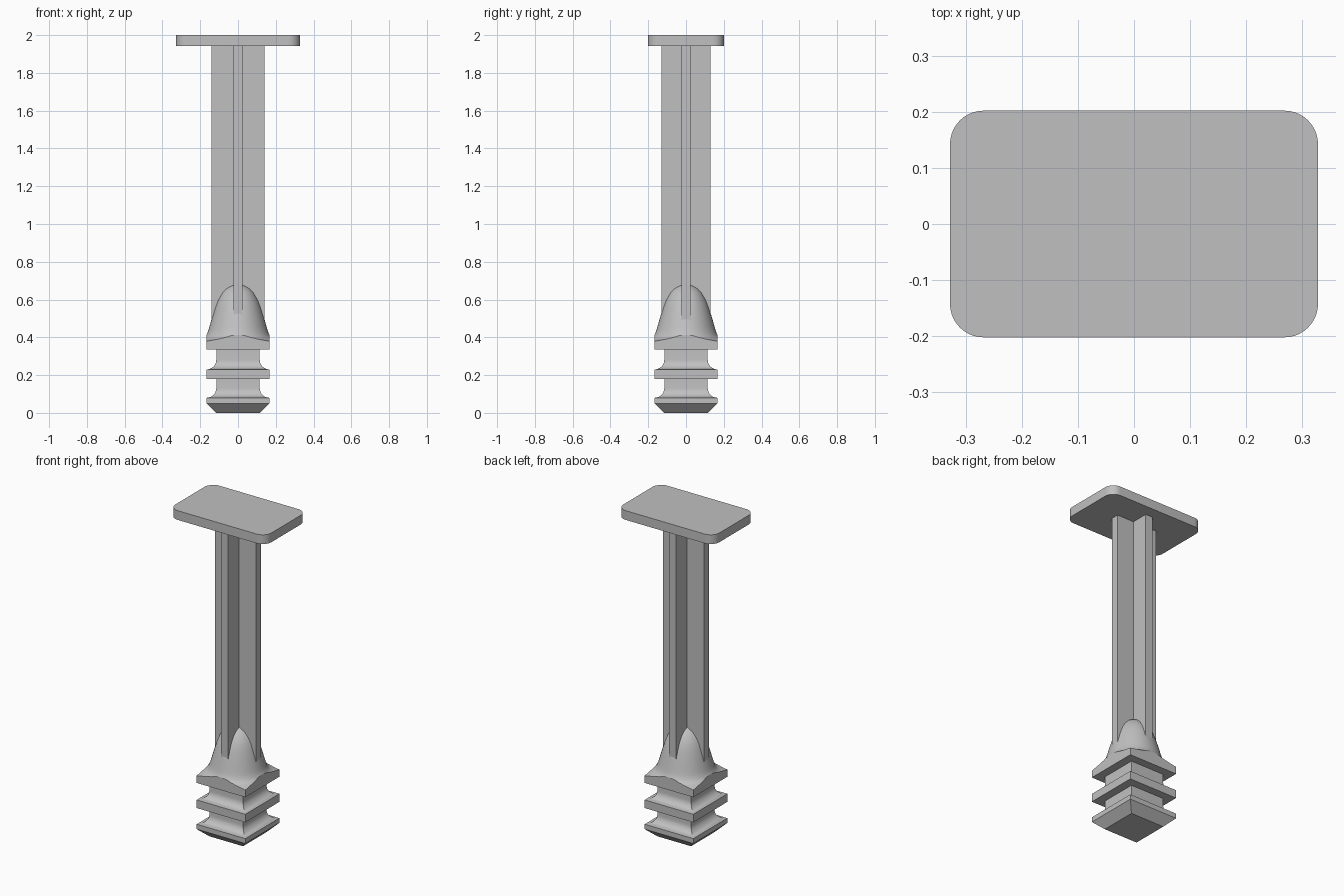
import bpy, bmesh, math
from mathutils import Vector

cube = bpy.data.objects.get("Cube")
if cube:
    bpy.data.objects.remove(cube, do_unlink=True)

grey = bpy.data.materials.new("light grey plastic")
grey.use_nodes = True
grey.diffuse_color = (0.53, 0.53, 0.53, 1)
grey.node_tree.nodes["Principled BSDF"].inputs["Base Color"].default_value = (0.53, 0.53, 0.53, 1)

HALF = 0.166   # half width of the square flanges
CORE = 0.115   # half width of the square core


def finish(bm, name):
    """Turn a bmesh into a named, smooth-by-angle object."""
    bmesh.ops.recalc_face_normals(bm, faces=bm.faces)
    mesh = bpy.data.meshes.new(name)
    bm.to_mesh(mesh)
    bm.free()
    mesh.materials.append(grey)
    ob = bpy.data.objects.new(name, mesh)
    bpy.context.collection.objects.link(ob)
    bpy.ops.object.select_all(action='DESELECT')
    ob.select_set(True)
    bpy.context.view_layer.objects.active = ob
    bpy.ops.object.shade_smooth_by_angle(angle=math.radians(30))
    return ob


def loft(name, rings):
    """Skin a stack of equal-sized point rings and cap both ends."""
    bm = bmesh.new()
    loops = [[bm.verts.new(p) for p in ring] for ring in rings]
    n = len(loops[0])
    for a, b in zip(loops, loops[1:]):
        for i in range(n):
            j = (i + 1) % n
            bm.faces.new((a[i], a[j], b[j], b[i]))
    bm.faces.new(loops[0][::-1])
    bm.faces.new(loops[-1])
    return finish(bm, name)


def prism(name, outline, z0, z1):
    return loft(name, [[(x, y, z) for x, y in outline] for z in (z0, z1)])


def cove(z):
    """Quarter-round hollow rising from a flange edge to the core."""
    r = HALF - CORE
    steps = [i / 8 * math.pi / 2 for i in range(9)]
    return [(HALF - r * math.sin(a), z + r - r * math.cos(a)) for a in steps]


# Ribbed square plug: chamfered foot, two flanges with coves
profile = [(CORE, 0), (HALF, 0.05)] + cove(0.08)
profile += [(CORE, 0.18), (HALF, 0.18)] + cove(0.23) + [(CORE, 0.34)]
loft("ribbed_plug", [[(h * sx, h * sy, z) for sx, sy in ((-1, -1), (1, -1), (1, 1), (-1, 1))]
                     for h, z in profile])

# Flared dome, turned round and trimmed to the square flange
dome = [(0.25, 0.335), (0.25, 0.376), (0.22, 0.383), (0.195, 0.391), (0.178, 0.4),
        (0.166, 0.413), (0.157, 0.437), (0.15, 0.46), (0.142, 0.49), (0.133, 0.52),
        (0.121, 0.56), (0.106, 0.6), (0.085, 0.636), (0.062, 0.66), (0.035, 0.676),
        (0.012, 0.682)]
SIDES = 64
bm = bmesh.new()
verts = [bm.verts.new((r, 0, z)) for r, z in dome]
edges = [bm.edges.new(pair) for pair in zip(verts, verts[1:])]
bmesh.ops.spin(bm, geom=verts + edges, cent=(0, 0, 0), axis=(0, 0, 1),
               angle=math.tau, steps=SIDES, use_duplicate=False)
bmesh.ops.remove_doubles(bm, verts=bm.verts, dist=0.0001)
bmesh.ops.holes_fill(bm, edges=[e for e in bm.edges if e.is_boundary], sides=0)
for side in (Vector((1, 0, 0)), Vector((-1, 0, 0)), Vector((0, 1, 0)), Vector((0, -1, 0))):
    bmesh.ops.bisect_plane(bm, geom=bm.verts[:] + bm.edges[:] + bm.faces[:],
                           plane_co=side * HALF, plane_no=side, clear_outer=True)
    bmesh.ops.holes_fill(bm, edges=[e for e in bm.edges if e.is_boundary], sides=0)
finish(bm, "flared_dome")

# Cross-shaped stem
T, AX, AY = 0.025, 0.14, 0.131
quarter = [(AX, T), (T, T), (T, AY)]
cross = quarter + [(-x, y) for x, y in quarter[::-1]]
cross += [(-x, -y) for x, y in cross]
prism("cross_stem", cross, 0.36, 1.95)

# Rounded rectangular head plate
R = 0.06
outline = []
for k, (sx, sy) in enumerate(((1, 1), (-1, 1), (-1, -1), (1, -1))):
    for i in range(11):
        a = (k + i / 10) * math.pi / 2
        outline.append((sx * (0.328 - R) + R * math.cos(a), sy * (0.202 - R) + R * math.sin(a)))
prism("head_plate", outline, 1.943, 2.0)
